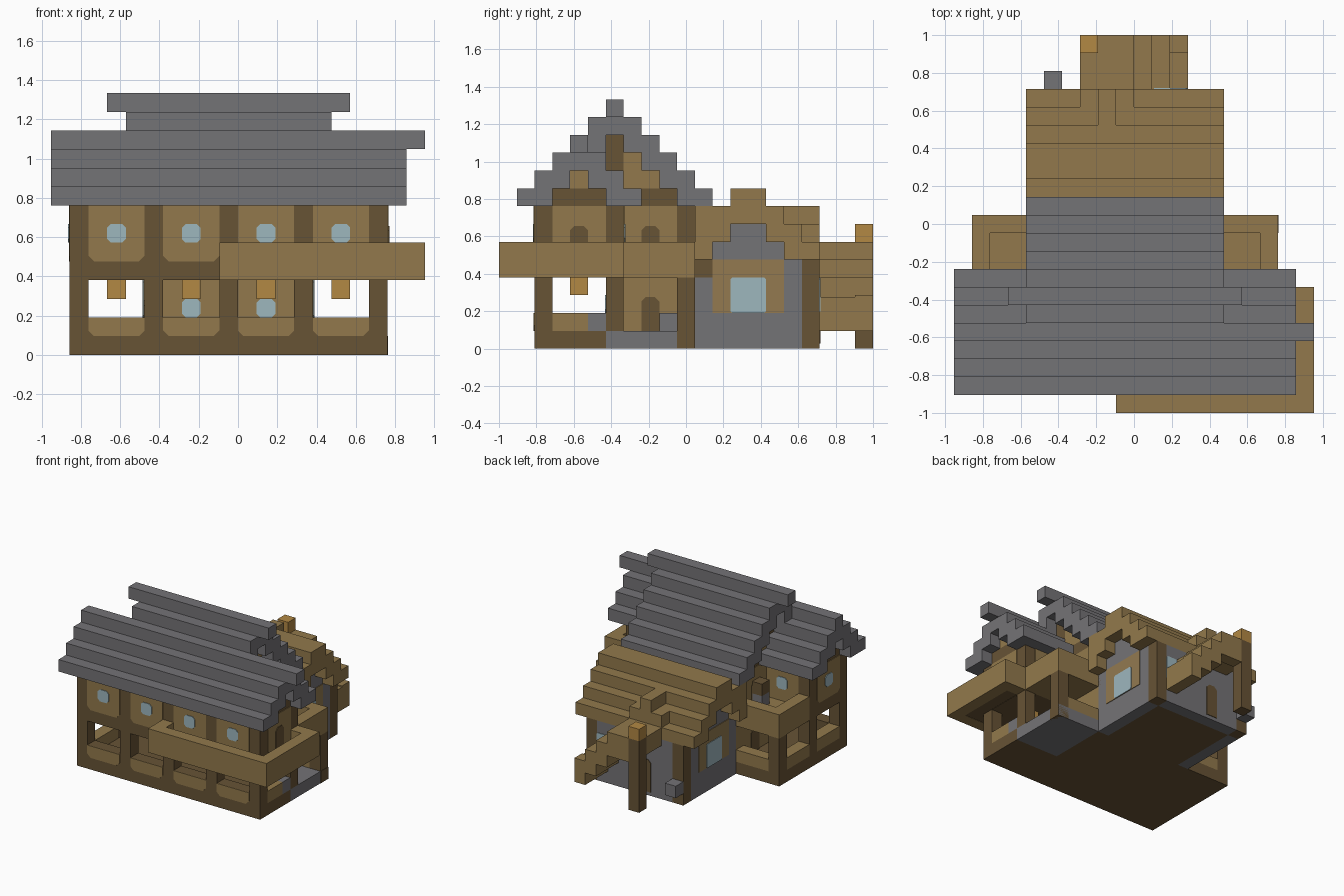
import bpy
import bmesh

cube = bpy.data.objects.get("Cube")
if cube:
    bpy.data.objects.remove(cube, do_unlink=True)

U = 2 / 21           # one block
CX, CY = 10, 10.5    # grid centre
MIRROR = 19          # block columns mirror as i -> 19 - i
THIN = 0.05          # plate thickness in blocks


def material(name, rgb):
    lin = [(c / 255 / 12.92 if c < 11 else ((c / 255 + 0.055) / 1.055) ** 2.4) for c in rgb]
    m = bpy.data.materials.new(name)
    m.use_nodes = True
    m.diffuse_color = (*lin, 1)
    m.node_tree.nodes["Principled BSDF"].inputs["Base Color"].default_value = (*lin, 1)
    return m


PLANK = material("plank brown", (146, 121, 76))
TIMBER = material("dark timber", (103, 83, 53))
STONE = material("slate grey", (116, 115, 118))
LAMP = material("lantern orange", (178, 136, 68))
GLASS = material("pale glass", (158, 183, 190))
FRAME = material("frame tan", (147, 122, 80))


def finish(name, bm, mat):
    for v in bm.verts:
        v.co = ((v.co.x - CX) * U, (v.co.y - CY) * U, v.co.z * U)
    bmesh.ops.recalc_face_normals(bm, faces=bm.faces)
    mesh = bpy.data.meshes.new(name)
    bm.to_mesh(mesh)
    bm.free()
    mesh.materials.append(mat)
    bpy.context.collection.objects.link(bpy.data.objects.new(name, mesh))


def blocks(name, mat, boxes, mirror=False):
    """Boxes given as x0, x1, y0, y1, z0, z1 in block units."""
    bm = bmesh.new()
    boxes = list(boxes)
    if mirror:
        boxes += [(MIRROR - b[1], MIRROR - b[0], *b[2:]) for b in boxes]
    for x0, x1, y0, y1, z0, z1 in boxes:
        for v in bmesh.ops.create_cube(bm, size=1)["verts"]:
            v.co.x = x1 if v.co.x > 0 else x0
            v.co.y = y1 if v.co.y > 0 else y0
            v.co.z = z1 if v.co.z > 0 else z0
    finish(name, bm, mat)


def plates(name, mat, axis, items, low=0.3, high=0.0, lift=THIN):
    """Thin cut-corner panels: wall position, outward sign, a0, a1, z0, z1."""
    bm = bmesh.new()
    for pos, sign, a0, a1, z0, z1 in items:
        outline = []
        for a, z, sa, c in ((a0, z0, 1, low), (a1, z0, -1, low), (a1, z1, -1, high), (a0, z1, 1, high)):
            sz = 1 if z == z0 else -1
            pair = [(a, z + sz * c), (a + sa * c, z)] if c else [(a, z)]
            outline += pair if sa == sz else pair[::-1]
        place = (lambda a, z, d: (pos + d, a, z)) if axis == "x" else (lambda a, z, d: (a, pos + d, z))
        back = [bm.verts.new(place(a, z, 0)) for a, z in outline]
        front = [bm.verts.new(place(a, z, sign * lift)) for a, z in outline]
        bm.faces.new(back)
        bm.faces.new(front)
        for n in range(len(back)):
            m = (n + 1) % len(back)
            bm.faces.new((back[n], back[m], front[m], front[n]))
    finish(name, bm, mat)


BAYS = (2, 6, 10, 14)

# Ground floor: slab, stone entrance floor, posts, low rails
blocks("floor_slab", TIMBER, [(1, 18, 2, 6, 0, 1), (1, 14, 6, 11, 0, 1), (6, 13, 11, 17, 0, .3)])
blocks("entrance_floor", STONE, [(14, 18, 6, 11, 0, 1)])
blocks("front_posts", TIMBER, [(i, i + 1, 2, 3, 1, 4) for i in (1, 5, 9, 13, 17)])
blocks("side_posts", TIMBER, [(1, 2, j, j + 1, 1, 4) for j in (6, 10)], mirror=True)
blocks("entrance_post_feet", TIMBER, [(17, 18.03, 10, 11, 0, 1)])
blocks("front_rails", TIMBER, [(b, b + 3, 2, 3, 1, 2) for b in BAYS])
plates("front_rail_panels", PLANK, "y", [(2, -1, b, b + 3, 1, 2) for b in BAYS])
blocks("side_rails", PLANK, [(1, 2, 3, 6, 1, 2), (1, 2, 7, 10, 1, 2), (17, 18, 3, 5, 1, 2)])
blocks("back_rails", PLANK, [(2, 5, 10, 11, 1, 2)], mirror=True)
blocks("entrance_stones", STONE, [(17, 18, 5, 6, 1, 2), (14, 15, 9, 10, 1, 2)])

# Ground floor room behind the porch
blocks("ground_room", PLANK, [(5, 14, 6, 11, 1, 4)])
plates("ground_windows", GLASS, "y", [(6, -1, i, i + 1, 2, 3) for i in (7, 11)], .2, .2)
plates("ground_doors", TIMBER, "x", [(14, 1, 8, 9, 1, 2.9), (5, -1, 8, 9, 1, 2.9)], 0, .25)
blocks("lanterns", LAMP, [(i, i + 1, 4, 5, 3, 4) for i in (3, 7, 11, 15)])

# Upper floor with panelled walls
blocks("upper_wing", TIMBER, [(1, 18, 2, 7, 4, 8)])
plates("upper_front_panels", PLANK, "y", [(2, -1, b, b + 3, 5, 8) for b in BAYS])
plates("upper_back_panels", PLANK, "y", [(7, 1, b, b + 3, 5, 8) for b in (2, 14)])
plates("upper_side_panels", PLANK, "x", [(18, 1, 3, 6, 5, 8), (1, -1, 3, 6, 5, 8)])
plates("front_windows", GLASS, "y", [(2, -1, b + 1, b + 2, 6, 7) for b in BAYS], .2, .2, 2 * THIN)
plates("back_wing_windows", GLASS, "y", [(7, 1, b + 1, b + 2, 6, 7) for b in (2, 14)], .2, .2, 2 * THIN)
plates("side_window", GLASS, "x", [(1, -1, 4, 5, 6, 7)], .2, .2, 2 * THIN)
plates("balcony_door", TIMBER, "x", [(18, 1, 4, 5, 5, 6.9)], 0, .25, 2 * THIN)
blocks("upper_room", TIMBER, [(5, 14, 7, 12, 4, 8)])
plates("upper_room_panels", PLANK, "x", [(14, 1, 7, 10, 5, 8), (5, -1, 7, 10, 5, 8)])
plates("terrace_doors", TIMBER, "x", [(14, 1, 8, 9, 5, 6.9), (5, -1, 8, 9, 5, 6.9)], 0, .25, 2 * THIN)

# Terraces at the back corners and wrap-round balcony
blocks("terraces", PLANK, [(1, 5, 7, 11, 4, 5), (1, 2, 7, 11, 5, 6), (2, 5, 10, 11, 5, 6)], mirror=True)
blocks("terrace_stove", STONE, [(4, 4.9, 8, 9, 5, 6)])
blocks("terrace_stove_top", TIMBER, [(4, 4.9, 8, 9, 6, 7)])
blocks("balcony_floor", TIMBER, [(10, 19, 1, 2, 4.02, 5), (18, 19, 2, 6, 4.02, 5)])
blocks("balcony_rail", PLANK, [(9, 20, 0, 1, 4, 6), (9, 10, 1, 2, 4, 6),
                               (19, 20, 1, 7, 4, 6), (18, 19, 6, 7, 4, 6)])

# Gable walls
blocks("wing_gable_beams", TIMBER, [(1, 18, 3, 6, 8, 9)])
blocks("wing_gable_planks", PLANK, [(1, 18, 4, 5, 9, 10)])
blocks("main_gable_beams", TIMBER, [(5, 14, 6, 10, 8, 9), (5, 14, 6, 7, 9, 12)])
blocks("main_gable_planks", PLANK, [(5, 14, 7, 9, 9, 10), (5, 14, 7, 8, 10, 11)])


def gable_steps(x0, x1, centre, levels):
    """Stepped roof slabs, two blocks deep, mirrored about the ridge."""
    for n, k in enumerate(levels):
        front = 1 + n
        yield (x0, x1, front, front + 2, k, k + 1)
        yield (x0, x1, 2 * centre - front - 2, 2 * centre - front, k, k + 1)


# Main and wing roofs
blocks("wing_roof", STONE, gable_steps(0, 19, 4.5, range(8, 11)))
blocks("wing_ridge", STONE, [(0, 20, 4, 5, 11, 12)])
blocks("main_roof", STONE, gable_steps(4, 15, 6.5, range(8, 13)))
blocks("main_ridge", STONE, [(3, 16, 6, 7, 13, 14)])

# Back annex: stone walls with corner posts and framed windows
blocks("annex_walls", STONE, [(5, 6, 11, 17, 0, 5), (5, 6, 12, 16, 5, 6), (5, 6, 13, 15, 6, 7)], mirror=True)
blocks("annex_back_wall", STONE, [(6, 13, 17, 18, 0, 5)])
blocks("annex_posts", TIMBER, [(5, 6, 17, 18, 0, 5)], mirror=True)
plates("annex_frames", FRAME, "x", [(14, 1, 12, 16, 2, 5), (5, -1, 12, 16, 2, 5)], 0)
plates("annex_windows", GLASS, "x", [(14, 1, 13, 15, 2, 4), (5, -1, 13, 15, 2, 4)], .1, .1, 2 * THIN)
plates("annex_back_window", GLASS, "y", [(18, 1, 11, 13, 2, 4)], .1, .1)
plates("annex_back_door", TIMBER, "y", [(18, 1, 8, 9, .3, 3)], 0, .25)
blocks("annex_stone_box", STONE, [(5, 6, 18, 19, 1, 2)])

# Annex roof, with a small cross gable over the back door
blocks("annex_roof", PLANK, [(4, 15, 11, 12, 5, 8), (4, 15, 12, 13, 6, 8), (4, 15, 13, 15, 7, 9),
                             (4, 15, 15, 16, 6, 8), (4, 15, 16, 17, 5, 7), (4, 15, 17, 18, 5, 6)])
blocks("cross_gable", PLANK, [(8, 9, 16, 18, 7, 8), (7, 10, 17, 18, 6, 7)])

# Back porch: stepped lean-to roof and corner post
blocks("porch_roof", PLANK, [(7, 10, 18, 20, 4.5, 6), (10, 11, 18, 20, 3, 5),
                             (11, 12, 18, 20, 2, 4), (12, 13, 18, 20, 1, 2.9)])
blocks("porch_fascia", PLANK, [(8, 10, 20, 21, 4, 6), (10, 11, 20, 21, 3, 5),
                               (11, 12, 20, 21, 2, 4), (12, 13, 20, 21, 1, 3)])
blocks("porch_post", TIMBER, [(7, 8, 20, 21, 0, 6)])
blocks("porch_lamp", LAMP, [(7, 8, 20, 21, 6, 7)])
